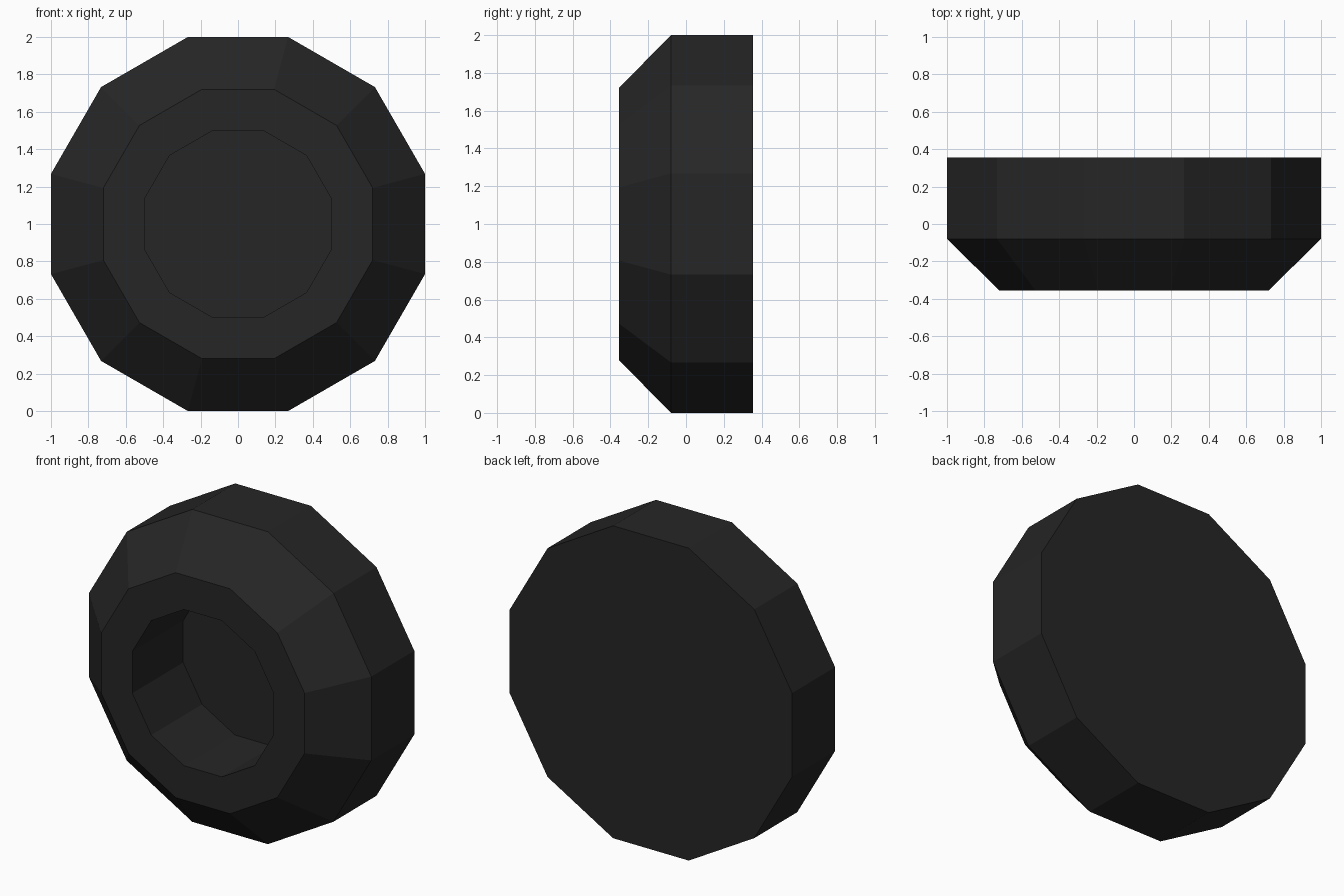
import bpy
import bmesh
from math import cos, sin, pi

cube = bpy.data.objects.get("Cube")
if cube:
    bpy.data.objects.remove(cube, do_unlink=True)

SIDES = 12

# Dark rubber material
rubber = bpy.data.materials.new("dark_rubber")
rubber.use_nodes = True
colour = (0.019, 0.019, 0.019, 1)
rubber.diffuse_color = colour
rubber.node_tree.nodes["Principled BSDF"].inputs["Base Color"].default_value = colour


def lathe(name, profile, material):
    """Turn (flat radius, y) pairs about the y axis, capping both ends."""
    bm = bmesh.new()
    rings = []
    for flat_radius, y in profile:
        r = flat_radius / cos(pi / SIDES)
        angles = [(i + 0.5) * 2 * pi / SIDES for i in range(SIDES)]
        rings.append([bm.verts.new((r * cos(a), y, 1 + r * sin(a))) for a in angles])
    for a, b in zip(rings, rings[1:]):
        for i in range(SIDES):
            j = (i + 1) % SIDES
            bm.faces.new((a[i], a[j], b[j], b[i]))
    bm.faces.new(rings[0])
    bm.faces.new(rings[-1])
    bmesh.ops.recalc_face_normals(bm, faces=bm.faces)
    mesh = bpy.data.meshes.new(name)
    bm.to_mesh(mesh)
    bm.free()
    mesh.materials.append(material)
    obj = bpy.data.objects.new(name, mesh)
    bpy.context.collection.objects.link(obj)
    return obj


# Wheel: flat back, straight tread, bevelled shoulder, front face, hub recess
lathe("wheel", [
    (1.0, 0.355),
    (1.0, -0.08),
    (0.72, -0.355),
    (0.5, -0.355),
    (0.5, 0.16),
], rubber)
